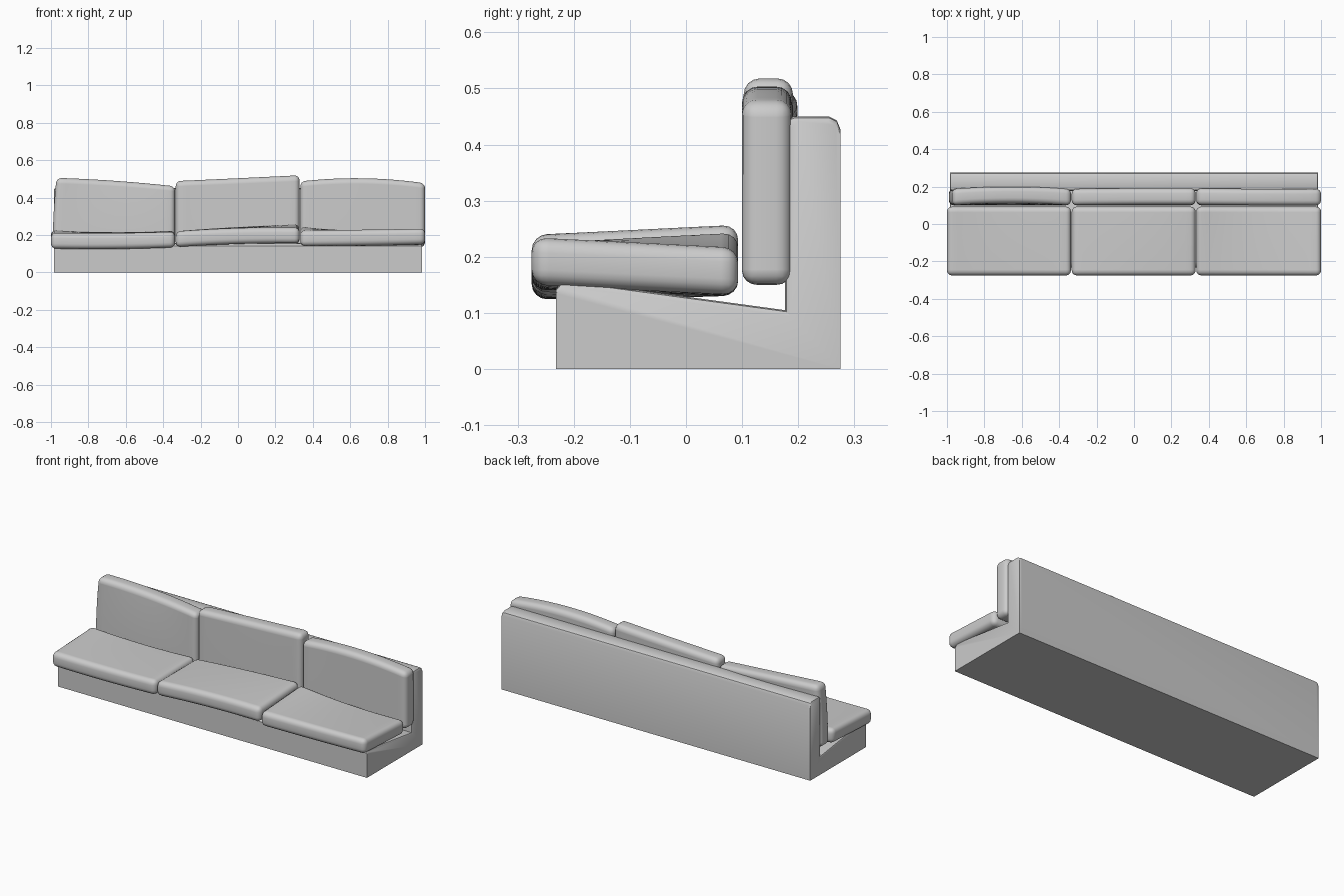
import bpy, bmesh
from mathutils import Vector

if "Cube" in bpy.data.objects:
    bpy.data.objects.remove(bpy.data.objects["Cube"])


def finish(bm, name, angle=0.6):
    bmesh.ops.recalc_face_normals(bm, faces=bm.faces[:])
    me = bpy.data.meshes.new(name)
    bm.to_mesh(me)
    bm.free()
    ob = bpy.data.objects.new(name, me)
    bpy.context.collection.objects.link(ob)
    bpy.ops.object.select_all(action='DESELECT')
    ob.select_set(True)
    bpy.context.view_layer.objects.active = ob
    bpy.ops.object.shade_smooth_by_angle(angle=angle)
    return ob


def curve3(vals, u):
    # smooth quadratic through left, middle and right values
    a, b, c = vals
    return a * (1 - u) * (1 - 2 * u) + 4 * b * u * (1 - u) + c * u * (2 * u - 1)


def cushion(name, lo, hi, deform, cut_axes, radius=0.027):
    # rounded box, sliced so that it can be bent
    lo, hi = Vector(lo), Vector(hi)
    bm = bmesh.new()
    bmesh.ops.create_cube(bm, size=1)
    for v in bm.verts:
        v.co = Vector([lo[i] + (v.co[i] + 0.5) * (hi[i] - lo[i]) for i in range(3)])
    bmesh.ops.bevel(bm, geom=bm.edges[:], offset=radius, segments=4,
                    profile=0.5, affect='EDGES')
    for ax in cut_axes:
        n = Vector([float(i == ax) for i in range(3)])
        for k in range(1, 12):
            p = lo.copy()
            p[ax] += (hi[ax] - lo[ax]) * k / 12
            bmesh.ops.bisect_plane(bm, geom=bm.verts[:] + bm.edges[:] + bm.faces[:],
                                   plane_co=p, plane_no=n)
    for v in bm.verts:
        uvw = [(v.co[i] - lo[i]) / (hi[i] - lo[i]) for i in range(3)]
        v.co = deform(v.co.copy(), *uvw)
    return finish(bm, name, 1.0)


# L-shaped frame: side profile lofted along x, softened at both ends
inner = [(-0.232, 0), (0.275, 0), (0.275, 0.428), (0.269, 0.443), (0.255, 0.45),
         (0.192, 0.45), (0.182, 0.446), (0.176, 0.436), (0.176, 0.105),
         (-0.205, 0.157), (-0.222, 0.153), (-0.232, 0.142)]
outer = [(-0.232, 0), (0.275, 0), (0.275, 0.42), (0.267, 0.435), (0.253, 0.441),
         (0.2, 0.441), (0.191, 0.437), (0.187, 0.43), (0.187, 0.094),
         (-0.21, 0.147), (-0.222, 0.144), (-0.232, 0.135)]
mid = [((a[0] * 0.75 + b[0] * 0.25), (a[1] * 0.75 + b[1] * 0.25))
       for a, b in zip(inner, outer)]
bm = bmesh.new()
rings = [[bm.verts.new((x, y, z)) for y, z in prof] for x, prof in
         [(-0.985, outer), (-0.981, mid), (-0.97, inner),
          (0.97, inner), (0.981, mid), (0.985, outer)]]
for r, s in zip(rings, rings[1:]):
    for i in range(len(r)):
        j = (i + 1) % len(r)
        bm.faces.new((r[i], r[j], s[j], s[i]))
bm.faces.new(rings[0])
bm.faces.new(rings[-1])
finish(bm, "sofa_frame")

spans = {"left": (-1.0, -0.337), "middle": (-0.333, 0.329), "right": (0.333, 1.0)}

# Seat cushions: centre heights along front and back edges
seat_heights = {
    "left": ((0.168, 0.167, 0.175), (0.185, 0.173, 0.182)),
    "middle": ((0.177, 0.194, 0.196), (0.177, 0.200, 0.216)),
    "right": ((0.181, 0.186, 0.193), (0.204, 0.176, 0.175)),
}
for side, (f, b) in seat_heights.items():
    def bend(co, u, v, w, f=f, b=b):
        puff = 0.004 * (w - 0.5) * 16 * u * (1 - u) * v * (1 - v)
        co.z += curve3(f, u) * (1 - v) + curve3(b, u) * v + puff
        return co
    x0, x1 = spans[side]
    cushion("seat_cushion_" + side, (x0, -0.275, -0.042), (x1, 0.093, 0.042), bend, (0, 1))

# Back cushions: top heights and backward bulge of the upper edge
back_shapes = {
    "left": ((0.505, 0.489, 0.460), (0.0, 0.013, 0.0), 0.02),
    "middle": ((0.488, 0.503, 0.519), (0.0, 0.003, 0.003), 0.0),
    "right": ((0.486, 0.503, 0.476), (0.003, 0.0, 0.0), 0.0),
}
for side, (tops, bulge, lean) in back_shapes.items():
    def bend(co, u, v, w, tops=tops, bulge=bulge, lean=lean):
        co.z += (curve3(tops, u) - 0.5) * w
        co.y += curve3(bulge, u) * w * w
        co.x += lean * w * w * (1 - u)
        return co
    x0, x1 = spans[side]
    if side == "left":
        x0 += 0.01
    cushion("back_cushion_" + side, (x0, 0.1, 0.15), (x1, 0.188, 0.5), bend, (0, 2))
